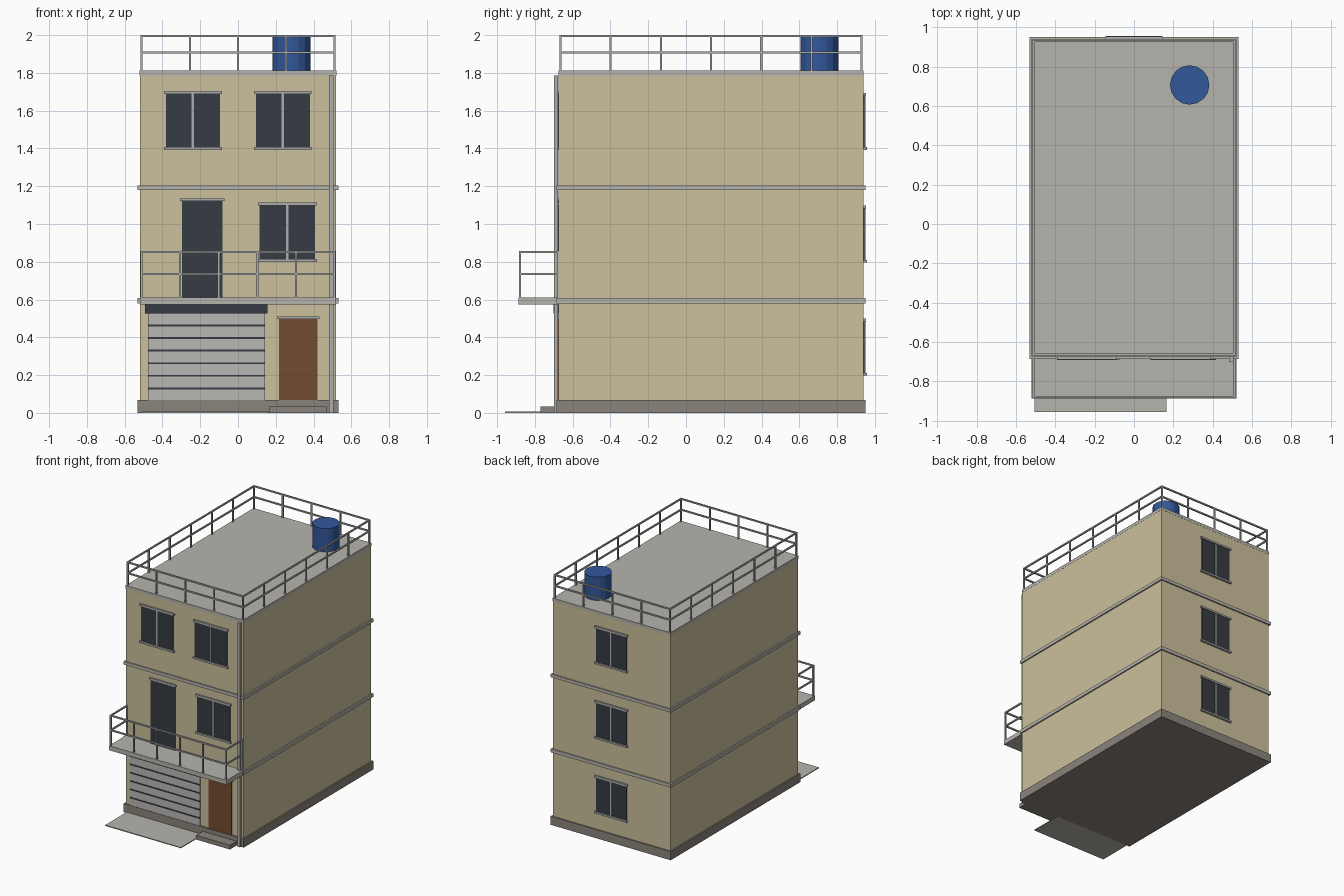
import bpy
import bmesh
from mathutils import Matrix, Vector

old = bpy.data.objects.get("Cube")
if old:
    bpy.data.objects.remove(old, do_unlink=True)


def linear(c):
    c /= 255
    return c / 12.92 if c <= 0.04045 else ((c + 0.055) / 1.055) ** 2.4


def material(name, *rgb):
    m = bpy.data.materials.new(name)
    colour = [linear(c) for c in rgb] + [1]
    m.diffuse_color = colour
    m.use_nodes = True
    m.node_tree.nodes["Principled BSDF"].inputs["Base Color"].default_value = colour
    return m


WALL = material("cream wall", 204, 192, 156)
CONCRETE = material("concrete", 182, 180, 172)
PLINTH = material("dark stone", 138, 132, 123)
METAL = material("grey metal", 174, 174, 172)
SHUTTER = material("shutter grey", 186, 184, 181)
GLASS = material("dark glass", 54, 60, 68)
WOOD = material("brown wood", 115, 75, 49)
BLUE = material("tank blue", 50, 88, 155)

HALF_X, FRONT, BACK = 0.52, -0.675, 0.94


def finish(name, bm, mat):
    mesh = bpy.data.meshes.new(name)
    bm.to_mesh(mesh)
    bm.free()
    mesh.materials.append(mat)
    ob = bpy.data.objects.new(name, mesh)
    bpy.context.collection.objects.link(ob)
    return ob


def add_box(bm, x, y, z):
    """Box from three (low, high) ranges."""
    lo, hi = Vector(map(min, (x, y, z))), Vector(map(max, (x, y, z)))
    bmesh.ops.create_cube(bm, size=1, matrix=Matrix.Translation((lo + hi) / 2)
                          @ Matrix.Diagonal((*(hi - lo), 1)))


def box(name, mat, *ranges):
    bm = bmesh.new()
    add_box(bm, *ranges)
    return finish(name, bm, mat)


def layer(name, mat, grow, z):
    """Slab following the building outline."""
    return box(name, mat, (-HALF_X - grow, HALF_X + grow), (FRONT - grow, BACK + grow), z)


def relief(side, depth):
    """Depth range sticking out of the front (-1) or back (1) wall."""
    wall = FRONT if side < 0 else BACK
    return (wall - side * 0.005, wall + side * depth)


def opening(name, mat, x, z, side=-1, window=True):
    """Flat panel with a lintel; windows also get a sill and a mullion."""
    box(name, mat, x, relief(side, 0.006), z)
    bm = bmesh.new()
    wide = (x[0] - 0.01, x[1] + 0.01)
    add_box(bm, wide, relief(side, 0.014), (z[1] - 0.004, z[1] + 0.011))
    if window:
        add_box(bm, wide, relief(side, 0.017), (z[0] - 0.01, z[0] + 0.004))
        mid = (x[0] + x[1]) / 2
        add_box(bm, (mid - 0.006, mid + 0.006), relief(side, 0.01), z)
    finish(name + "_trim", bm, METAL)


def railing(name, path, spans, z_low, z_mid, z_top, r=0.0055):
    """Posts and two rails along axis-aligned runs between path points."""
    bm = bmesh.new()
    for (a, b), n in zip(zip(path, path[1:]), spans):
        a, b = Vector(a), Vector(b)
        for i in range(n + 1):
            p = a.lerp(b, i / n)
            add_box(bm, (p.x - r, p.x + r), (p.y - r, p.y + r), (z_low, z_top - r))
        for z in (z_mid, z_top - r):
            add_box(bm, (min(a.x, b.x) - r, max(a.x, b.x) + r),
                    (min(a.y, b.y) - r, max(a.y, b.y) + r), (z - r, z + r))
    return finish(name, bm, METAL)


# Building mass, floor bands and roof
layer("walls", WALL, 0, (0.02, 1.79))
layer("plinth", PLINTH, 0.011, (0, 0.068))
layer("lower_floor_band", CONCRETE, 0.011, (0.58, 0.607))
layer("upper_floor_band", CONCRETE, 0.011, (1.18, 1.205))
layer("roof_slab", CONCRETE, 0.001, (1.787, 1.812))

# Ground floor: shutter, door, ramp and step
box("garage_shutter", SHUTTER, (-0.477, 0.142), relief(-1, 0.008), (0.068, 0.53))
grooves = bmesh.new()
for i in range(6):
    z = 0.13 + i * 0.0665
    add_box(grooves, (-0.477, 0.142), relief(-1, 0.011), (z - 0.005, z + 0.005))
finish("shutter_grooves", grooves, GLASS)
box("shutter_housing", GLASS, (-0.492, 0.155), relief(-1, 0.027), (0.526, 0.576))
opening("entrance_door", WOOD, (0.216, 0.421), (0.068, 0.5), window=False)
box("ramp", CONCRETE, (-0.505, 0.165), (-0.957, FRONT), (0, 0.007))
box("entrance_step", PLINTH, (0.168, 0.468), (-0.77, FRONT), (0, 0.034))

# Upper floors, front
opening("balcony_door", GLASS, (-0.297, -0.081), (0.607, 1.125), window=False)
opening("middle_window", GLASS, (0.115, 0.407), (0.81, 1.102))
for label, x in (("left", 0.237), ("right", -0.239)):
    opening("top_window_" + label, GLASS, (x - 0.143, x + 0.143), (1.403, 1.692))

# Back windows, one per storey
for label, z in (("low", 0.208), ("middle", 0.806), ("top", 1.403)):
    opening("back_window_" + label, GLASS, (-0.135, 0.135), (z, z + 0.28), side=1)

# Balcony
box("balcony_slab", CONCRETE, (-HALF_X, HALF_X), (-0.887, FRONT), (0.575, 0.611))
railing("balcony_railing",
        [(-0.51, FRONT), (-0.51, -0.879), (0.51, -0.879), (0.51, FRONT)],
        (1, 5, 1), 0.61, 0.735, 0.857)

# Roof railing
rx, y0, y1 = 0.51, FRONT + 0.01, BACK - 0.01
railing("roof_railing", [(-rx, y0), (rx, y0), (rx, y1), (-rx, y1), (-rx, y0)],
        (4, 6, 4, 6), 1.81, 1.908, 2.0)

# Drainpipe
box("drainpipe", METAL, (0.483, 0.505), (-0.699, -0.677), (0, 1.787))

# Water tank
tank = bmesh.new()
bmesh.ops.create_cone(tank, cap_ends=True, segments=16, radius1=0.1, radius2=0.1, depth=0.187,
                      matrix=Matrix.Translation((0.283, 0.707, 1.9045)))
finish("water_tank", tank, BLUE)
